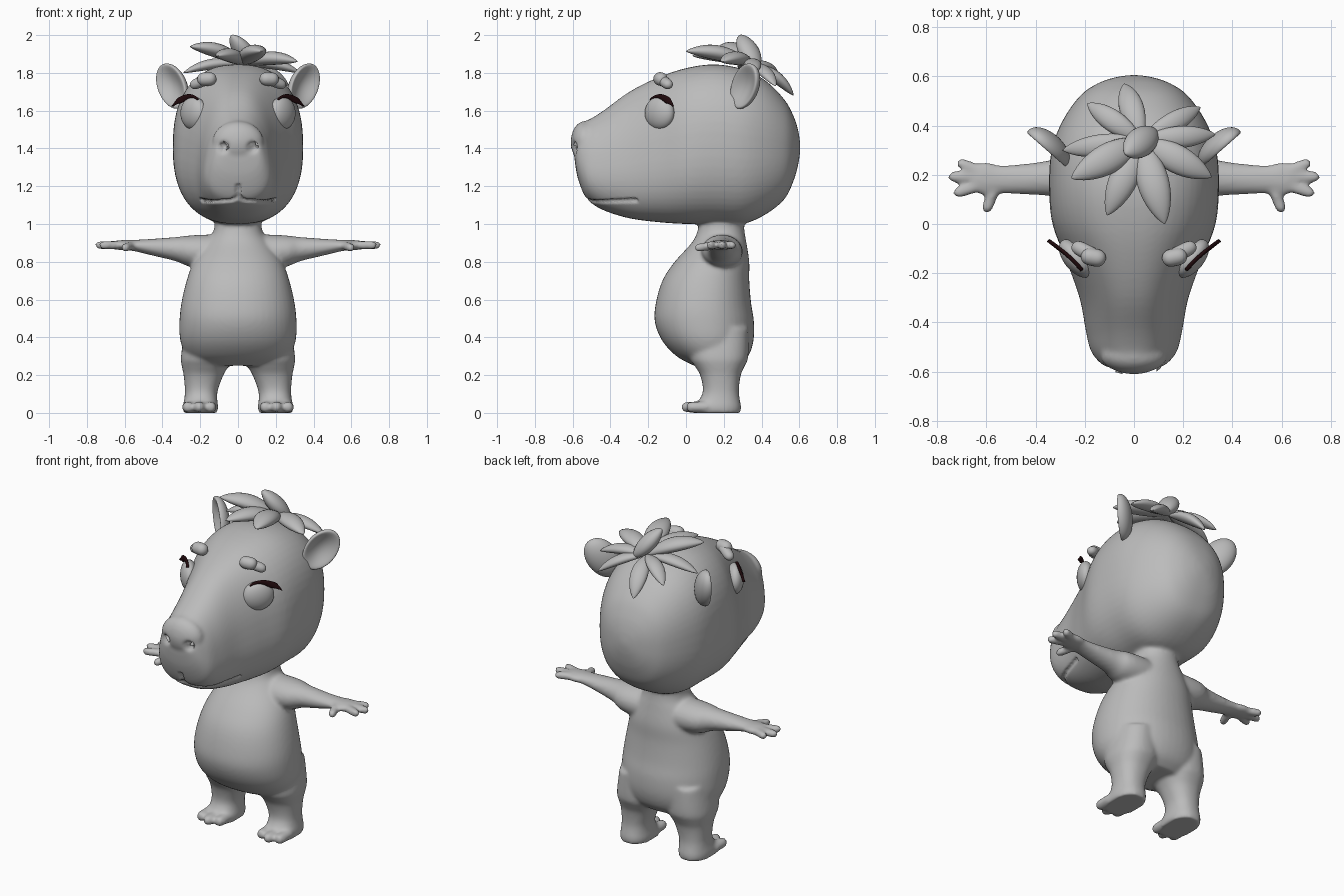
import bpy, bmesh, math
from mathutils import Vector, Matrix
from mathutils.bvhtree import BVHTree

if "Cube" in bpy.data.objects:
    bpy.data.objects.remove(bpy.data.objects["Cube"])
UP = Vector((0, 0, 1))


def material(name, colour):
    m = bpy.data.materials.new(name)
    m.use_nodes = True
    m.diffuse_color = colour
    m.node_tree.nodes["Principled BSDF"].inputs["Base Color"].default_value = colour
    return m


GREY = material("plain grey", (0.5, 0.5, 0.5, 1))
DARK = material("dark lash", (0.015, 0.003, 0.004, 1))


def finish(bm, name, mat=GREY):
    bmesh.ops.recalc_face_normals(bm, faces=bm.faces)
    mesh = bpy.data.meshes.new(name)
    bm.to_mesh(mesh)
    bm.free()
    mesh.materials.append(mat)
    mesh.shade_smooth()
    ob = bpy.data.objects.new(name, mesh)
    bpy.context.collection.objects.link(ob)
    return ob


def smooth_rows(rows, steps=4):
    """Catmull-Rom interpolation of rows of numbers."""
    out = []
    for i in range(len(rows) - 1):
        quad = [rows[max(i - 1, 0)], rows[i], rows[i + 1], rows[min(i + 2, len(rows) - 1)]]
        for k in range(steps):
            t = k / steps
            out.append([b + t / 2 * (c - a + t * (2 * a - 5 * b + 4 * c - d + t * (3 * (b - c) + d - a)))
                        for a, b, c, d in zip(*quad)])
    return out + [list(rows[-1])]


def loft(bm, sections, n=40, power=2.0):
    """Skin superellipse rings given as (centre, axis u, axis v, taper)."""
    rings = []
    for c, u, v, taper in sections:
        ring = []
        for i in range(n):
            a = 2 * math.pi * i / n
            p, q = [math.copysign(abs(w) ** (2 / power), w) for w in (math.cos(a), math.sin(a))]
            ring.append(bm.verts.new(c + u * p * (1 - taper * q) + v * q))
        rings.append(ring)
    for r, s in zip(rings, rings[1:]):
        for i in range(n):
            bm.faces.new((r[i], r[(i + 1) % n], s[(i + 1) % n], s[i]))
    bm.faces.new(rings[0])
    bm.faces.new(rings[-1][::-1])


def pod(bm, a, b, width, thick, p=2.0, q=1.0, bow=0.0):
    """Spindle or capsule from a to b."""
    a, b = Vector(a), Vector(b)
    d = (b - a).normalized()
    side = d.cross(UP).normalized()
    top = side.cross(d)
    secs = []
    for k in range(19):
        t = 0.5 - 0.5 * math.cos(math.pi * (k + 0.15) / 18.3)
        f = max(1 - abs(2 * t - 1) ** p, 0.0005) ** (1 / q)
        secs.append((a.lerp(b, t) + top * bow * 4 * t * (1 - t), side * width * f, top * thick * f, 0))
    loft(bm, secs, 20)


def ball(bm, c, u, v, n):
    m = Matrix((u, v, n)).transposed().to_4x4()
    m.translation = c
    return bmesh.ops.create_uvsphere(bm, u_segments=40, v_segments=24, radius=1, matrix=m)["verts"]


# Head: rings along y (y, top, bottom, half width, taper)
skin = bmesh.new()
head = [(-.59, 1.49, 1.34, .07, .1), (-.575, 1.515, 1.25, .12, .15), (-.54, 1.54, 1.155, .155, .2),
        (-.5, 1.56, 1.11, .175, .2), (-.43, 1.605, 1.07, .19, .2), (-.3, 1.7, 1.03, .215, .18),
        (-.15, 1.775, 1.01, .27, .13), (0, 1.825, 1.0, .33, .06), (.15, 1.845, 1.0, .345, .02),
        (.3, 1.82, 1.0, .335, 0), (.42, 1.76, 1.05, .29, 0), (.52, 1.66, 1.13, .22, 0),
        (.57, 1.57, 1.23, .15, 0), (.595, 1.49, 1.32, .08, 0), (.605, 1.42, 1.39, .02, 0)]
loft(skin, [(Vector((0, y, (t + b) / 2)), Vector((w, 0, 0)), Vector((0, 0, (t - b) / 2)), k)
            for y, t, b, w, k in smooth_rows(head)], 56, 2.4)
ball(skin, Vector((0, -.535, 1.435)), Vector((.135, 0, 0)), Vector((0, .075, 0)), Vector((0, 0, .11)))

# Torso: rings along z (z, front, back, half width)
torso = [(1.05, .08, .3, .12), (.96, .06, .31, .13), (.9, .03, .32, .17), (.8, -.06, .335, .235),
         (.7, -.125, .335, .272), (.58, -.16, .345, .3), (.48, -.165, .36, .31), (.38, -.125, .357, .305),
         (.3, -.05, .33, .27), (.25, .04, .28, .2)]
loft(skin, [(Vector((0, (f + b) / 2, z)), Vector((w, 0, 0)), Vector((0, (b - f) / 2, 0)), 0)
            for z, f, b, w in smooth_rows(torso)], 48, 2.15)

leg = [(.45, .05, .28, .02, .33), (.3, .035, .302, .02, .33), (.25, .05, .298, .045, .312),
       (.2, .077, .288, .075, .29), (.12, .107, .281, .09, .28), (.07, .11, .285, .07, .285),
       (.035, .105, .292, .035, .292), (0, .108, .29, .035, .29)]
arm = [(.1, .85, .095, .19, .11), (.2, .853, .09, .19, .11), (.27, .858, .08, .19, .1),
       (.33, .867, .064, .187, .075), (.45, .877, .045, .182, .062), (.55, .886, .03, .182, .058),
       (.6, .888, .027, .185, .068), (.64, .888, .025, .185, .06), (.665, .888, .018, .185, .045)]
fingers = [((.6, .205), (.72, .252)), ((.6, .19), (.757, .192)), ((.6, .165), (.735, .122)),
           ((.56, .16), (.605, .045))]
for s in (1, -1):
    # Legs and toes
    loft(skin, [(Vector((s * (i + o) / 2, (f + b) / 2, z)), Vector(((o - i) / 2, 0, 0)),
                 Vector((0, (b - f) / 2, 0)), 0) for z, i, o, f, b in smooth_rows(leg)], 40, 2.3)
    for x, tip in ((.145, 0), (.205, -.025), (.265, 0)):
        pod(skin, (s * x, .14, .032), (s * x, tip, .03), .031, .03, 6, 2)
    # Arms and fingers
    loft(skin, [(Vector((s * x, y, z)), Vector((0, w, 0)), Vector((0, 0, h)), 0)
                for x, z, h, y, w in smooth_rows(arm)], 32)
    for (x, y), (tx, ty) in fingers:
        pod(skin, (s * x, y, .888), (s * tx, ty, .872 if ty < .1 else .888), .024, .023, 6, 2)

# Fuse the skin into one smooth surface
body = finish(skin, "body_and_head")
rm = body.modifiers.new("fuse", "REMESH")
rm.mode, rm.voxel_size, rm.use_smooth_shade = "VOXEL", .0105, True
sm = body.modifiers.new("relax", "SMOOTH")
sm.factor, sm.iterations = .5, 8
fused = bpy.data.meshes.new_from_object(body.evaluated_get(bpy.context.evaluated_depsgraph_get()))
body.modifiers.clear()
body.data = fused
fused.name = "body_and_head"

# Press the mouth line and nostrils into the surface
tree = BVHTree.FromPolygons([v.co for v in fused.vertices], [p.vertices for p in fused.polygons])
dents = [(Vector((s * .08, -.6, 1.405)), .022, .035) for s in (1, -1)]
mouth = [(0, -.56, 1.2), (0, -.55, 1.15), (.03, -.53, 1.115), (.09, -.51, 1.105), (.15, -.45, 1.105),
         (.19, -.36, 1.11), (.205, -.27, 1.12)]
for row in smooth_rows(mouth, 10):
    for s in (1, -1):
        dents.append((Vector((s * row[0], row[1], row[2])), .009, .018))
dents = [(tree.find_nearest(c)[0], r, d) for c, r, d in dents]
for v in [v for v in fused.vertices if v.co.y < -.2 and v.co.z > 1]:
    push = max(d * math.exp(-((v.co - c).length / r) ** 2) for c, r, d in dents)
    v.co -= v.normal * push
fused.shade_smooth()

for s, tag in ((1, "left"), (-1, "right")):
    # Eyes
    u, n = Vector((s * .63, .78, 0)), Vector((s * .78, -.63, 0))
    c = tree.find_nearest(Vector((s * .235, -.14, 1.587)))[0]
    bm = bmesh.new()
    ball(bm, c, u * .092, UP * .088, n * .05)
    finish(bm, tag + "_eye")

    # Lashes sweep over the eye to an outer point
    bm, secs = bmesh.new(), []
    for k in range(25):
        t = k / 24
        a = math.radians(125 - 110 * t)
        out = u * math.cos(a) + UP * math.sin(a)
        w = (.004 + .022 * t) * min(1, 4.5 * (1 - t) + .02)
        secs.append((c + out * (.088 + .045 * t ** 4) + n * (.012 + .03 * t ** 2), out * w, n * .008, 0))
    loft(bm, secs, 12)
    finish(bm, tag + "_lash", DARK)

    # Brows
    bm = bmesh.new()
    pod(bm, (s * .115, -.145, 1.77), (s * .215, -.125, 1.765), .036, .036, 3, 2)
    pod(bm, (s * .14, -.14, 1.775), (s * .25, -.085, 1.73), .03, .028, 4, 2)
    finish(bm, tag + "_brow")

    # Ears: flattened balls with a hollow on the open side
    bm = bmesh.new()
    for v in ball(bm, Vector((0, 0, 0)), *Matrix.Identity(3)):
        if v.co.z > 0:
            r2 = v.co.x ** 2 + v.co.y ** 2
            v.co.z -= 1.35 * max(1 - r2, 0)
    u, n = Vector((s * .75, .66, 0)), Vector((s * .66, -.75, 0))
    m = Matrix((u * .1, (UP + u * .3) * .12, n * .06)).transposed().to_4x4()
    m.translation = Vector((s * .35, .31, 1.73))
    bm.transform(m)
    finish(bm, tag + "_ear")

# Hair tuft: leaf locks (tip, half width) spreading from the crown
crown = Vector((.03, .34, 1.845))
locks = [((-.04, .57, 1.68), .05), ((-.19, .49, 1.77), .045), ((-.29, .3, 1.8), .045),
         ((-.255, .185, 1.94), .062), ((-.11, .035, 1.89), .058), ((.125, 0, 1.915), .065),
         ((.315, .19, 1.86), .058), ((.33, .365, 1.8), .045), ((.27, .475, 1.73), .042)]
bm = bmesh.new()
for tip, w in locks:
    pod(bm, crown, tip, w, w * .62, 2, 1.25, .025)
pod(bm, (.09, .38, 1.83), (-.035, .285, 2.0), .06, .045, 2, 1.5)
finish(bm, "hair_tuft")
